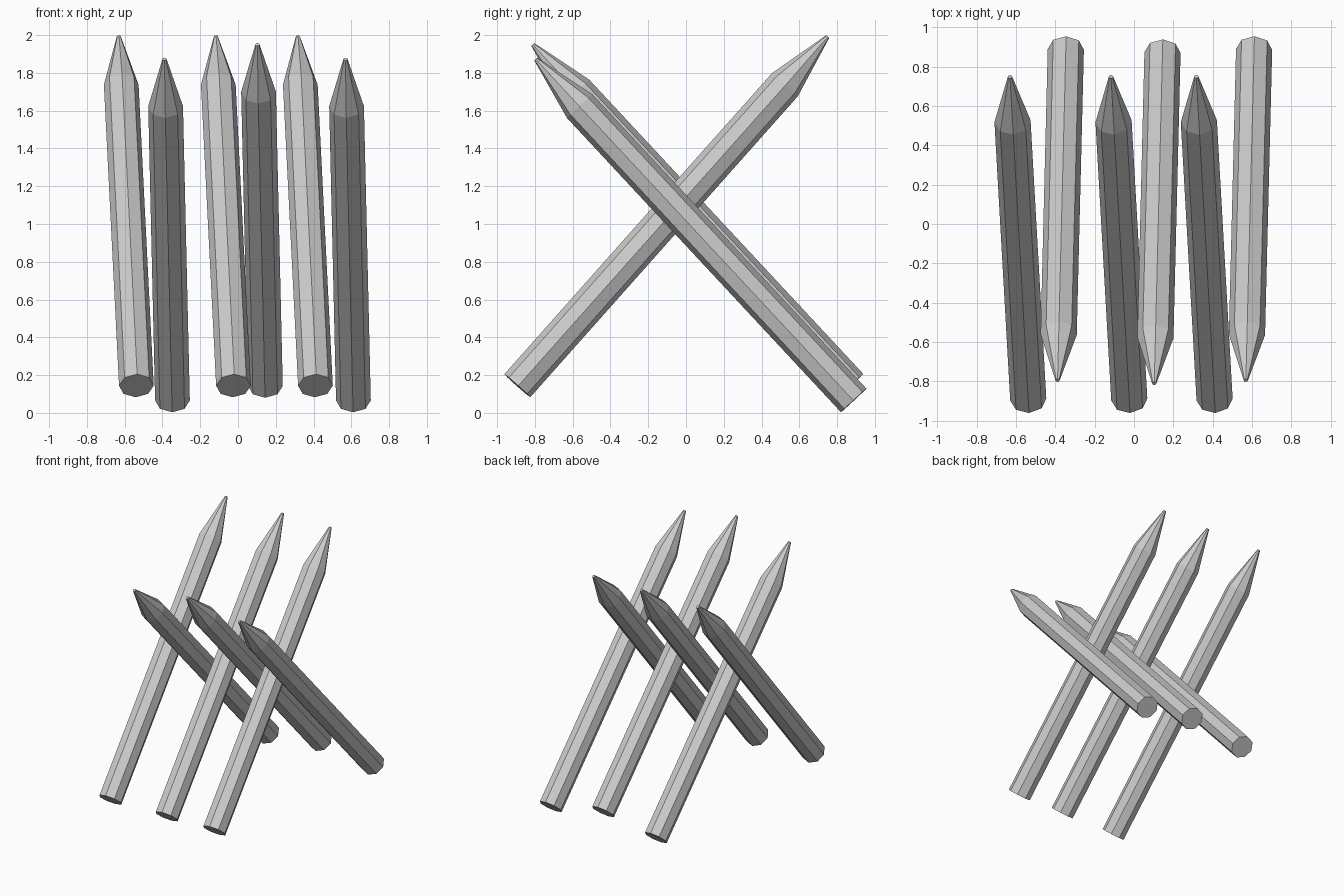
import bpy
import bmesh
from math import cos, sin, tau
from mathutils import Vector

cube = bpy.data.objects.get("Cube")
if cube:
    bpy.data.objects.remove(cube, do_unlink=True)

SIDES = 8
RADIUS = 0.092
TIP_RADIUS = 0.011
SHOULDER = 0.862  # share of the length where the point starts

grey = bpy.data.materials.new("plain_grey")
grey.use_nodes = True
colour = (0.6, 0.6, 0.6, 1)
grey.diffuse_color = colour
grey.node_tree.nodes["Principled BSDF"].inputs["Base Color"].default_value = colour


def stake(name, base, tip):
    """Eight-sided pole with a sharpened end, running from base to tip."""
    base, tip = Vector(base), Vector(tip)
    axis = tip - base
    length = axis.length
    bm = bmesh.new()
    rings = []
    for radius, height in ((RADIUS, 0), (RADIUS, SHOULDER * length), (TIP_RADIUS, length)):
        rings.append([bm.verts.new((radius * cos(tau * i / SIDES),
                                    radius * sin(tau * i / SIDES), height))
                      for i in range(SIDES)])
    for low, high in zip(rings, rings[1:]):
        for i in range(SIDES):
            j = (i + 1) % SIDES
            bm.faces.new((low[i], low[j], high[j], high[i]))
    bm.faces.new(rings[0][::-1])
    bm.faces.new(rings[-1])
    mesh = bpy.data.meshes.new(name)
    bm.to_mesh(mesh)
    bm.free()
    mesh.materials.append(grey)
    obj = bpy.data.objects.new(name, mesh)
    obj.location = base
    obj.rotation_euler = axis.to_track_quat('Z', 'Y').to_euler()
    bpy.context.collection.objects.link(obj)


# Row of stakes leaning towards the back
for n, x in enumerate((-0.538, -0.024, 0.41), 1):
    stake(f"back_leaning_stake_{n}", (x, -0.893, 0.144), (x - 0.093, 0.75, 1.992))

# Row of stakes leaning towards the front, the middle one sitting higher
for n, (x, y, lift) in enumerate(((-0.347, 0, 0), (0.145, -0.016, 0.077), (0.611, 0, 0)), 1):
    stake(f"front_leaning_stake_{n}", (x, 0.888 + y, 0.066 + lift),
          (x - 0.042, -0.795 + y, 1.873 + lift))
